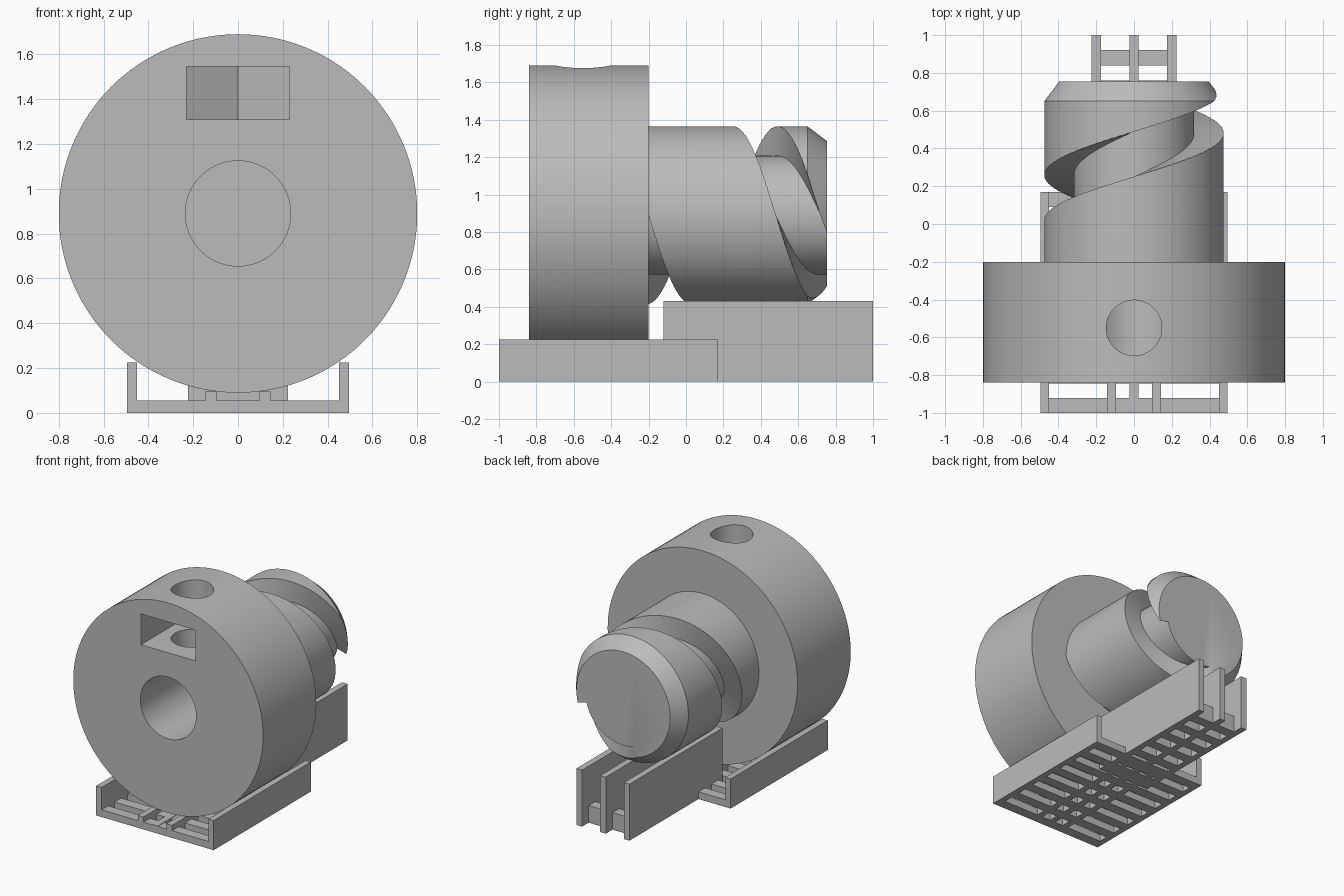
import bpy, bmesh, math
from mathutils import Matrix, Vector

cube = bpy.data.objects.get("Cube")
if cube:
    bpy.data.objects.remove(cube, do_unlink=True)

AXIS_Z = 0.89
PITCH = 0.92
GREY = (0.5, 0.5, 0.5, 1)
grey = bpy.data.materials.new("plain_grey")
grey.use_nodes = True
grey.diffuse_color = GREY
grey.node_tree.nodes["Principled BSDF"].inputs["Base Color"].default_value = GREY


def finish(name, bm):
    bmesh.ops.recalc_face_normals(bm, faces=bm.faces)
    mesh = bpy.data.meshes.new(name)
    bm.to_mesh(mesh)
    bm.free()
    mesh.materials.append(grey)
    obj = bpy.data.objects.new(name, mesh)
    bpy.context.collection.objects.link(obj)
    return obj


def select(obj):
    bpy.ops.object.select_all(action='DESELECT')
    obj.select_set(True)
    bpy.context.view_layer.objects.active = obj


def box(name, x0, x1, y0, y1, z0, z1):
    bm = bmesh.new()
    size = Matrix.Diagonal((x1 - x0, y1 - y0, z1 - z0, 1))
    centre = Matrix.Translation(((x0 + x1) / 2, (y0 + y1) / 2, (z0 + z1) / 2))
    bmesh.ops.create_cube(bm, size=1, matrix=centre @ size)
    return finish(name, bm)


def lathe(name, profile, steps=128):
    """Solid of revolution about the y axis; profile holds (radius, y) pairs."""
    bm = bmesh.new()
    rings = []
    for r, y in profile:
        angles = [math.tau * i / steps for i in range(steps)]
        rings.append([bm.verts.new((r * math.cos(a), y, AXIS_Z + r * math.sin(a))) for a in angles])
    for a, b in zip(rings, rings[1:]):
        for i in range(steps):
            j = (i + 1) % steps
            bm.faces.new((a[i], a[j], b[j], b[i]))
    bm.faces.new(rings[0])
    bm.faces.new(rings[-1])
    return finish(name, bm)


def radial_prism(name, outline, r0, r1, angle):
    """Extrude an (x, y) outline outward from the axis, then turn it."""
    bm = bmesh.new()
    face = bm.faces.new([bm.verts.new((x, y, r0)) for x, y in outline])
    top = bmesh.ops.extrude_face_region(bm, geom=[face])["geom"]
    verts = [v for v in top if isinstance(v, bmesh.types.BMVert)]
    bmesh.ops.translate(bm, verts=verts, vec=Vector((0, 0, r1 - r0)))
    turn = Matrix.Translation((0, 0, AXIS_Z)) @ Matrix.Rotation(angle, 4, 'Y')
    bm.transform(turn)
    return finish(name, bm)


def cut(obj, cutters):
    for c in cutters:
        c.hide_render = True
        mod = obj.modifiers.new("cut", 'BOOLEAN')
        mod.operation, mod.solver, mod.object = 'DIFFERENCE', 'EXACT', c
        select(obj)
        bpy.ops.object.modifier_apply(modifier=mod.name)
        bpy.data.objects.remove(c, do_unlink=True)


def smooth(obj):
    select(obj)
    bpy.ops.object.shade_smooth_by_angle(angle=math.radians(30))


# Hub disc with centre bore, three nut pockets and three radial screw holes
disc = lathe("hub_disc", [(0.8, -0.84), (0.8, -0.2)])
cutters = [lathe("bore_cutter", [(0.235, -0.95), (0.235, -0.26)], 64)]
HOLE_Y = -0.55
hole = [(0.147 * math.cos(math.tau * i / 48), HOLE_Y + 0.147 * math.sin(math.tau * i / 48))
        for i in range(48)]
nut = [(-0.23, -0.95), (0.23, -0.95), (0.23, -0.417), (0, -0.284), (-0.23, -0.417)]
for k in range(3):
    turn = math.tau * k / 3
    cutters.append(radial_prism("nut_cutter", nut, 0.42, 0.655, turn))
    cutters.append(radial_prism("hole_cutter", hole, 0.1, 0.95, turn))
cut(disc, cutters)
smooth(disc)

# Drum with chamfered end and a square helical groove
drum = lathe("grooved_drum", [(0.475, -0.21), (0.475, 0.65), (0.395, 0.755)])
bm = bmesh.new()
sections = []
for deg in range(-230, 381, 5):
    a = math.radians(deg)
    y = 0.25 - (deg - 90) / 360 * PITCH
    corners = [(0.318, y), (0.6, y), (0.6, y + 0.24), (0.318, y + 0.24)]
    sections.append([bm.verts.new((r * math.cos(a), v, AXIS_Z + r * math.sin(a))) for r, v in corners])
for s, t in zip(sections, sections[1:]):
    for i in range(4):
        j = (i + 1) % 4
        bm.faces.new((s[i], s[j], t[j], t[i]))
bm.faces.new(sections[0])
bm.faces.new(sections[-1])
cut(drum, [finish("groove_cutter", bm)])
smooth(drum)

# Wide front tray: side walls, low ribs and slotted floor
F0, F1 = -1.0, 0.17
for side, s in (("right", -1), ("left", 1)):
    box(f"tray_wall_{side}", min(s * 0.45, s * 0.495), max(s * 0.45, s * 0.495), F0, F1, 0, 0.225)
    box(f"tray_rib_{side}", s * 0.12 - 0.024, s * 0.12 + 0.024, F0, F1, 0, 0.095)
box("tray_rib_middle", -0.024, 0.024, F0, F1, 0, 0.058)
for k in range(8):
    y = F0 + k * (F1 - F0 - 0.08) / 7
    box(f"tray_slat_{k}", -0.46, 0.46, y, y + 0.08, 0, 0.055)

# Narrow rear rack: three tall fins joined by cross bars
for name, x in (("right", -0.2), ("middle", 0), ("left", 0.2)):
    box(f"rack_fin_{name}", x - 0.024, x + 0.024, -0.12, 1.0, 0, 0.43)
for k in range(7):
    y = -0.12 + k * 0.16
    box(f"rack_bar_{k}", -0.19, 0.19, y, y + 0.08, 0, 0.13)
